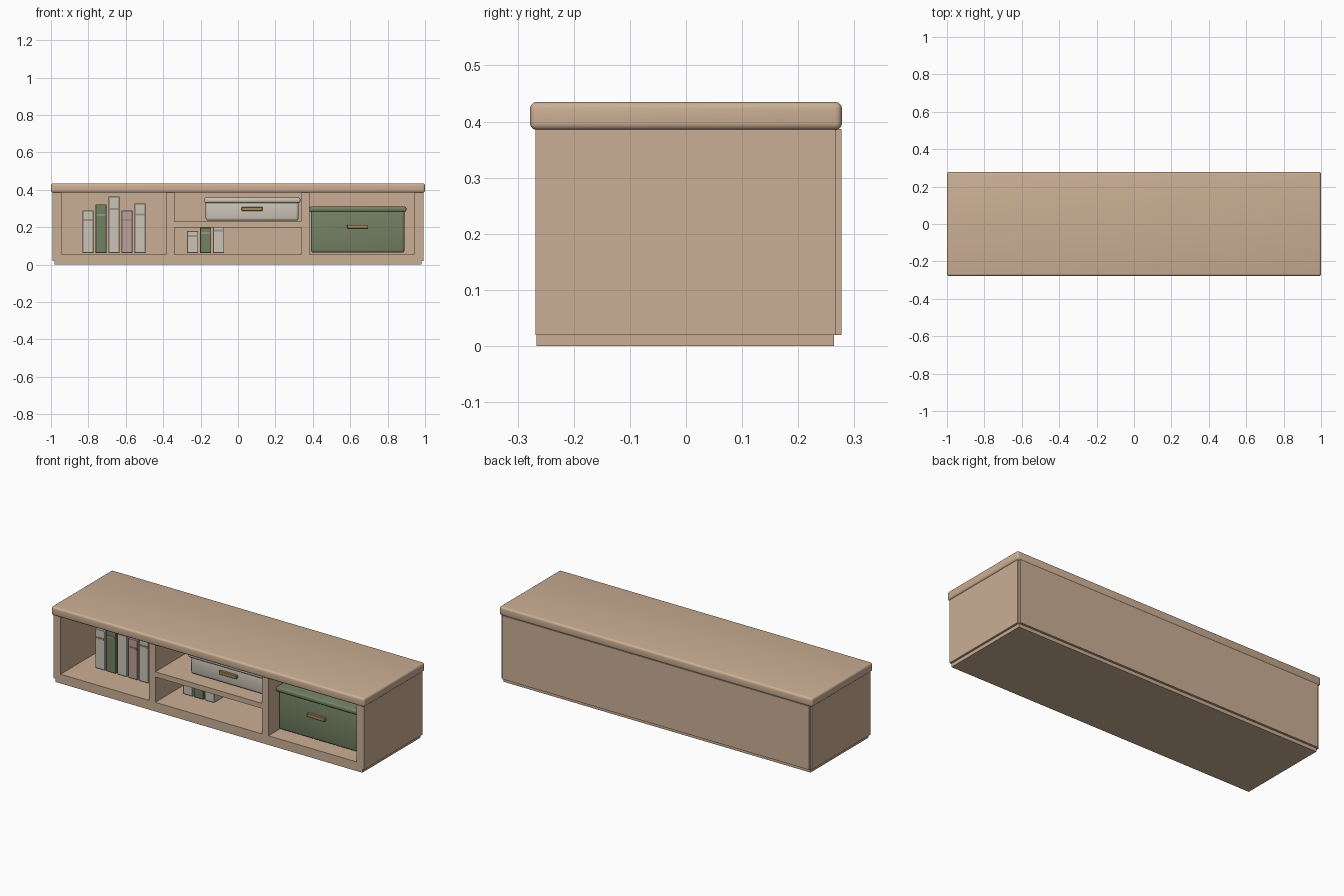
import bpy

if "Cube" in bpy.data.objects:
    bpy.data.objects.remove(bpy.data.objects["Cube"])


def material(name, rgb):
    m = bpy.data.materials.new(name)
    m.diffuse_color = (*rgb, 1)
    m.use_nodes = True
    m.node_tree.nodes["Principled BSDF"].inputs["Base Color"].default_value = m.diffuse_color
    return m


WOOD = material("wood", (0.60, 0.43, 0.30))
GREEN = material("green", (0.175, 0.22, 0.127))
CREAM = material("cream", (0.60, 0.55, 0.47))
ROSE = material("rose", (0.51, 0.36, 0.32))
BRASS = material("brass", (0.38, 0.26, 0.115))
TAN = material("tan", (0.38, 0.29, 0.22))


def box(name, x, y, z, mat, bevel=0.0, segments=3):
    """Box from (min, max) ranges, with optional rounded edges."""
    bpy.ops.mesh.primitive_cube_add(
        size=1, location=[(r[0] + r[1]) / 2 for r in (x, y, z)])
    ob = bpy.context.object
    ob.name = name
    ob.scale = [r[1] - r[0] for r in (x, y, z)]
    bpy.ops.object.transform_apply(location=False, rotation=False, scale=True)
    ob.data.materials.append(mat)
    if bevel:
        mod = ob.modifiers.new("rounding", 'BEVEL')
        mod.width = bevel
        mod.segments = segments
        bpy.ops.object.modifier_apply(modifier=mod.name)
        bpy.ops.object.shade_smooth_by_angle()
    return ob


# Carcass: top slab, plinth, floor, back, uprights and middle shelf
DEPTH = (-0.268, 0.266)
UP = (0.02, 0.387)
box("top", (-1, 1), (-0.278, 0.278), (0.385, 0.435), WOOD, 0.012, 4)
box("plinth", (-0.98, 0.98), (-0.266, 0.264), (0, 0.02), WOOD)
box("floor", (-0.945, 0.945), DEPTH, (0.02, 0.054), WOOD)
box("back_panel", (-0.98, 0.98), (0.265, 0.277), (0.02, 0.387), WOOD)
for side, s in (("left", -1), ("right", 1)):
    box(side + "_side", sorted((s * 0.945, s * 0.992)), DEPTH, UP, WOOD)
    box(side + "_divider", sorted((s * 0.34, s * 0.382)), DEPTH,
        (0.054, 0.387), WOOD)
box("shelf", (-0.34, 0.34), DEPTH, (0.20, 0.23), WOOD)


# Books with a spine band
def book(name, x, top, mat):
    z0 = 0.062
    band = z0 + 0.78 * (top - z0)
    box(name, (x - 0.03, x + 0.03), (-0.112, 0.11), (z0, top), mat, 0.002, 1)
    box(name + "_band", (x - 0.024, x + 0.024), (-0.115, -0.111),
        (band - 0.005, band + 0.005), TAN)


tall = [(0.289, CREAM), (0.323, GREEN), (0.364, CREAM),
        (0.289, ROSE), (0.326, CREAM)]
for i, (top, mat) in enumerate(tall):
    book(f"tall_book_{i + 1}", -0.802 + 0.0695 * i, top, mat)
short = [(0.18, CREAM), (0.199, GREEN), (0.217, CREAM)]
for i, (top, mat) in enumerate(short):
    book(f"short_book_{i + 1}", -0.243 + 0.0695 * i, top, mat)


# Storage boxes with lid and front handle
def storage(name, cx, half, z0, lid_z, handle_z, mat):
    box(name, (cx - half, cx + half), (-0.19, 0.19), (z0, lid_z[0] + 0.012),
        mat, 0.014)
    box(name + "_lid", (cx - half - 0.01, cx + half + 0.01), (-0.2, 0.2),
        lid_z, mat, 0.009)
    box(name + "_handle", (cx - 0.056, cx + 0.056), (-0.205, -0.188),
        (handle_z - 0.01, handle_z + 0.01), BRASS, 0.002, 1)


storage("small_box", 0.0755, 0.248, 0.235, (0.331, 0.358), 0.298, CREAM)
storage("large_box", 0.64, 0.25, 0.064, (0.283, 0.31), 0.203, GREEN)
